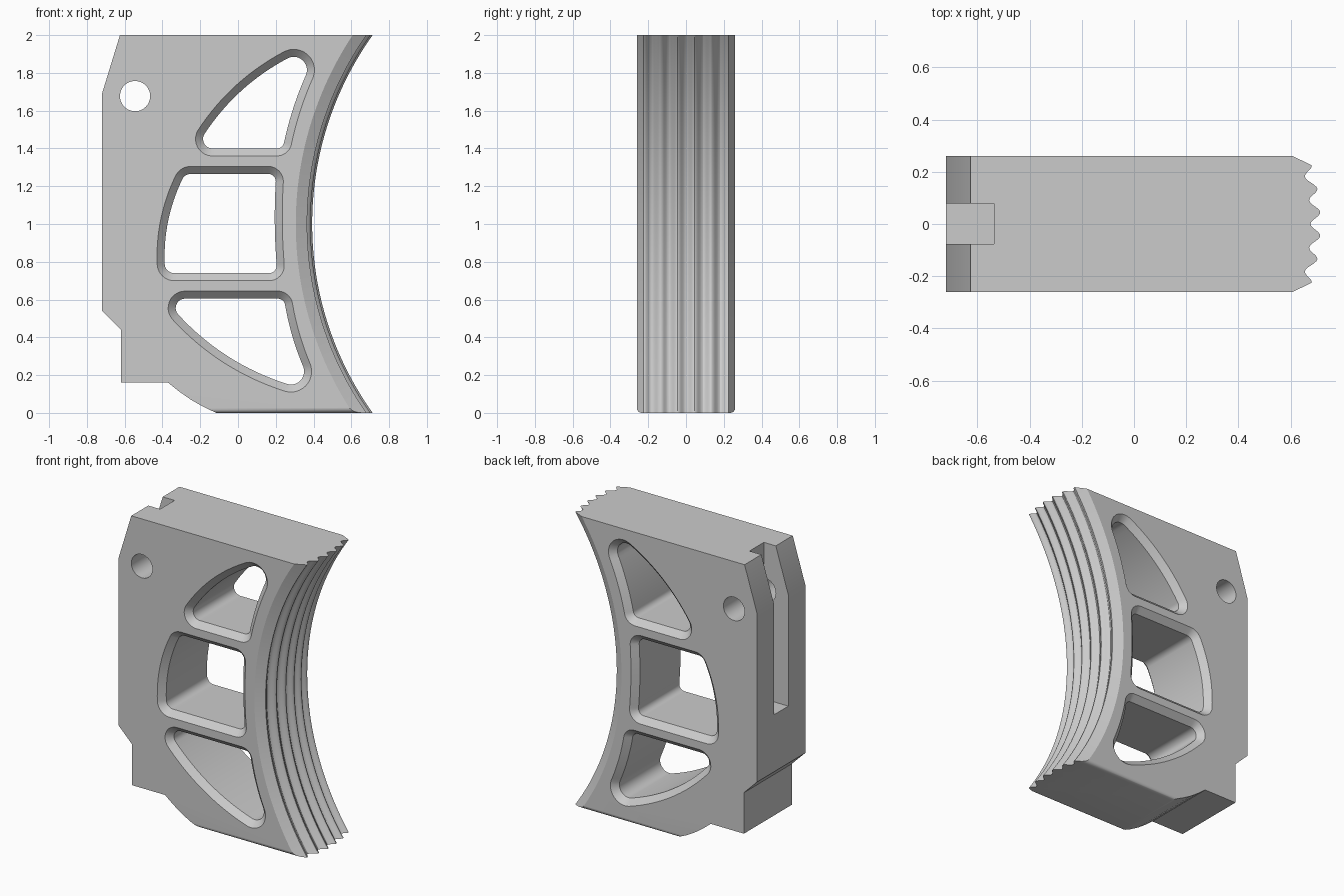
import bpy, bmesh, math
from mathutils import Vector

if "Cube" in bpy.data.objects:
    bpy.data.objects.remove(bpy.data.objects["Cube"])

CX, CZ = 2.115, 1.0      # axis of the concave ribbed face


def loft(name, rings):
    """Skin a stack of equal-length rings and cap both ends."""
    bm = bmesh.new()
    vs = [[bm.verts.new(p) for p in ring] for ring in rings]
    n = len(rings[0])
    for a, b in zip(vs, vs[1:]):
        for i in range(n):
            j = (i + 1) % n
            bm.faces.new((a[i], a[j], b[j], b[i]))
    bm.faces.new(vs[0])
    bm.faces.new(vs[-1])
    return finish(name, bm)


def finish(name, bm):
    bmesh.ops.recalc_face_normals(bm, faces=bm.faces)
    me = bpy.data.meshes.new(name)
    bm.to_mesh(me)
    bm.free()
    ob = bpy.data.objects.new(name, me)
    bpy.context.collection.objects.link(ob)
    return ob


def prism(name, pts, y0, y1):
    return loft(name, [[(x, y, z) for x, z in pts] for y in (y0, y1)])


def window(name, corners):
    """Corners (x, z, radius, bulge of next side), counter-clockwise."""
    n, steps = len(corners), 16
    sides = []
    for i in range(n):
        x0, z0, r0, bulge = corners[i]
        x1, z1, r1, _ = corners[(i + 1) % n]
        a, b = Vector((x0, z0)), Vector((x1, z1))
        d = b - a
        L = d.length
        out = Vector((d.y, -d.x)) / L
        side = []
        for k in range(steps + 1):
            t = k / steps
            p = a.lerp(b, t) + out * 4 * bulge * t * (1 - t)
            tan = d + out * 4 * bulge * (1 - 2 * t)
            ang = math.atan2(-tan.x, tan.y)
            side.append((p, ang, r0 + (r1 - r0) * t))
        sides.append(side)
    samples = []
    for i in range(n):
        samples += sides[i]
        p, a0, r = sides[i][-1]
        turn = (sides[(i + 1) % n][0][1] - a0) % (2 * math.pi)
        samples += [(p, a0 + turn * k / 10, r) for k in range(1, 10)]

    def ring(y, grow):
        return [(p.x + (r + grow) * math.cos(a), y, p.y + (r + grow) * math.sin(a))
                for p, a, r in samples]
    levels = ((-0.30, 0.08), (-0.22, 0), (0.22, 0), (0.30, 0.08))
    return loft(name, [ring(y, g) for y, g in levels])


# Main block with softened bottom edges
profile = [(0.8, 2), (-0.625, 2), (-0.72, 1.69), (-0.72, 0.54), (-0.62, 0.44),
           (-0.62, 0.16), (-0.37, 0.16), (-0.31, 0.112), (-0.25, 0.07),
           (-0.185, 0.033), (-0.115, 0), (0.8, 0)]
body = prism("shoe_body", profile, -0.26, 0.26)
bm = bmesh.new()
bm.from_mesh(body.data)
edges = [e for e in bm.edges if all(v.co.z < 0.001 for v in e.verts)
         and abs(e.verts[0].co.y - e.verts[1].co.y) < 0.01]
bmesh.ops.bevel(bm, geom=edges, offset=0.025, segments=4, profile=0.5, affect='EDGES')
bm.to_mesh(body.data)
bm.free()

# Ribbed arc cutter: wavy section swept about the axis
def radius(x):
    return math.hypot(CX - x, 1.0)

section = [(1.2, -0.30), (1.878, -0.30)]
for k in range(61):
    y = -0.225 + 0.45 * k / 60
    wave = (1 - math.cos(2 * math.pi * (y - 0.045) / 0.09)) / 2
    x = 0.68 + 0.034 * (1 - (y / 0.225) ** 2) - 0.038 * wave
    section.append((radius(x), y))
section += [(1.878, 0.30), (1.2, 0.30)]
angles = [math.radians(-45 + 90 * k / 72) for k in range(73)]
cutters = [loft("arc_cutter", [[(CX - r * math.cos(a), y, CZ + r * math.sin(a))
                                for r, y in section] for a in angles])]

# Three chamfered windows
cutters.append(window("top_window", [
    (0.205, 1.44, 0.04, -0.01), (0.295, 1.815, 0.07, 0.036), (-0.135, 1.45, 0.05, 0)]))
cutters.append(window("middle_window", [
    (0.165, 0.78, 0.04, -0.008), (0.16, 1.225, 0.04, 0),
    (-0.25, 1.215, 0.05, 0.027), (-0.338, 0.79, 0.05, 0)]))
cutters.append(window("bottom_window", [
    (0.21, 0.565, 0.04, 0), (-0.28, 0.555, 0.05, 0.043), (0.28, 0.22, 0.07, -0.01)]))

# Rear slot and cross pin hole
cutters.append(prism("slot", [(-0.9, 0.93), (-0.535, 0.93), (-0.535, 2.1), (-0.9, 2.1)],
                     -0.077, 0.079))
hole = [(-0.545 + 0.08 * math.cos(k * math.pi / 24), 1.677 + 0.08 * math.sin(k * math.pi / 24))
        for k in range(48)]
cutters.append(prism("pin_hole", hole, -0.4, 0.4))

# Cut everything from the block
bpy.context.view_layer.objects.active = body
body.select_set(True)
for c in cutters:
    c.hide_render = True
    m = body.modifiers.new(c.name, 'BOOLEAN')
    m.operation, m.solver, m.object = 'DIFFERENCE', 'EXACT', c
    bpy.ops.object.modifier_apply(modifier=m.name)
    bpy.data.objects.remove(c)
bpy.ops.object.shade_smooth_by_angle(angle=math.radians(28))
